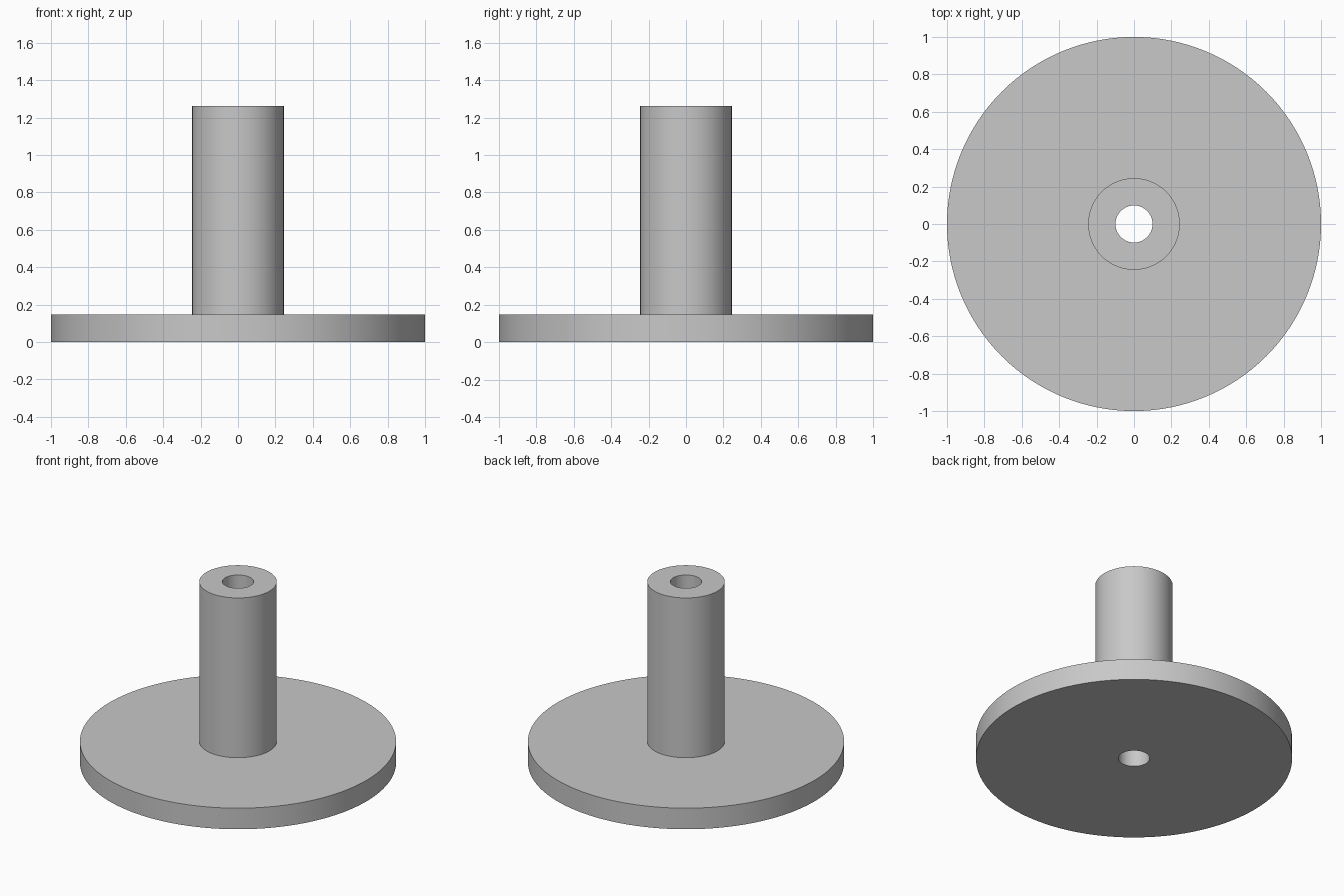
import bpy
import bmesh
import math
from mathutils import Vector

SEGMENTS = 128
BORE_R, SHAFT_R, DISC_R = 0.099, 0.245, 1.0
DISC_TOP, SHAFT_TOP = 0.147, 1.262

cube = bpy.data.objects.get("Cube")
if cube:
    bpy.data.objects.remove(cube, do_unlink=True)

# Plain grey material
grey = bpy.data.materials.new("plain_grey")
grey.use_nodes = True
colour = (0.58, 0.58, 0.58, 1)
grey.diffuse_color = colour
grey.node_tree.nodes["Principled BSDF"].inputs["Base Color"].default_value = colour


def lathe(name, profile, material):
    """Revolve a closed (radius, height) profile around the z axis."""
    bm = bmesh.new()
    verts = [bm.verts.new((r, 0, z)) for r, z in profile]
    edges = [bm.edges.new((v, verts[i - 1])) for i, v in enumerate(verts)]
    bmesh.ops.spin(bm, geom=verts + edges, cent=Vector(), axis=Vector((0, 0, 1)),
                   angle=math.tau, steps=SEGMENTS, use_merge=True)
    bmesh.ops.remove_doubles(bm, verts=bm.verts[:], dist=1e-5)
    bmesh.ops.recalc_face_normals(bm, faces=bm.faces[:])
    mesh = bpy.data.meshes.new(name)
    bm.to_mesh(mesh)
    bm.free()
    mesh.materials.append(material)
    obj = bpy.data.objects.new(name, mesh)
    bpy.context.collection.objects.link(obj)
    bpy.ops.object.select_all(action="DESELECT")
    obj.select_set(True)
    bpy.context.view_layer.objects.active = obj
    bpy.ops.object.shade_smooth_by_angle(angle=math.radians(30))
    return obj


# Flanged disc and hollow shaft as one solid with a through bore
lathe("flanged_shaft", [
    (BORE_R, 0), (DISC_R, 0), (DISC_R, DISC_TOP),
    (SHAFT_R, DISC_TOP), (SHAFT_R, SHAFT_TOP), (BORE_R, SHAFT_TOP),
], grey)
